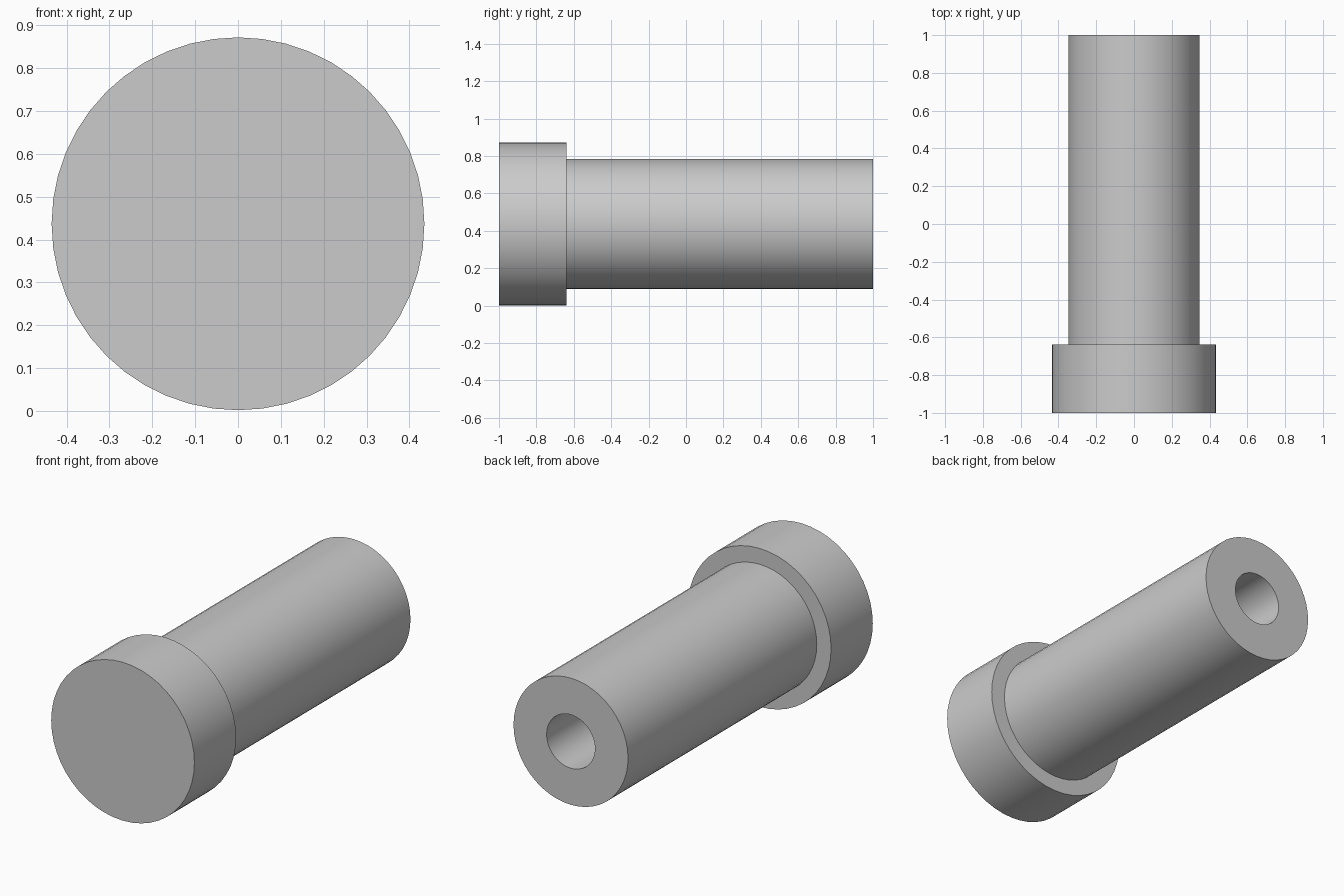
import bpy
import bmesh
import math

cube = bpy.data.objects.get("Cube")
if cube:
    bpy.data.objects.remove(cube, do_unlink=True)

SIDES = 48
AXIS_Z = 0.437
HEAD_R, SHAFT_R, BORE_R = 0.435, 0.348, 0.147
FRONT, SHOULDER, BACK = -1.0, -0.638, 1.0

grey = bpy.data.materials.new("plain grey")
grey.use_nodes = True
colour = (0.6, 0.6, 0.6, 1.0)
grey.diffuse_color = colour
grey.node_tree.nodes["Principled BSDF"].inputs["Base Color"].default_value = colour


def lathe(name, profile):
    """Turn a (radius, y) profile around the pin's long axis."""
    bm = bmesh.new()
    verts = [bm.verts.new((r, y, 0)) for r, y in profile]
    edges = [bm.edges.new(pair) for pair in zip(verts, verts[1:])]
    bmesh.ops.spin(bm, geom=verts + edges, cent=(0, 0, 0), axis=(0, 1, 0),
                   angle=math.tau, steps=SIDES, use_duplicate=False)
    bmesh.ops.remove_doubles(bm, verts=bm.verts, dist=0.0005)
    bmesh.ops.recalc_face_normals(bm, faces=bm.faces)
    mesh = bpy.data.meshes.new(name)
    bm.to_mesh(mesh)
    bm.free()
    mesh.materials.append(grey)
    obj = bpy.data.objects.new(name, mesh)
    obj.location.z = AXIS_Z
    bpy.context.collection.objects.link(obj)
    bpy.ops.object.select_all(action="DESELECT")
    obj.select_set(True)
    bpy.context.view_layer.objects.active = obj
    bpy.ops.object.shade_smooth_by_angle(angle=math.radians(30))
    return obj


# Headed pin: solid head, shoulder, shaft and blind bore from the back
lathe("headed_pin", [
    (0, FRONT), (HEAD_R, FRONT), (HEAD_R, SHOULDER),
    (SHAFT_R, SHOULDER), (SHAFT_R, BACK),
    (BORE_R, BACK), (BORE_R, SHOULDER), (0, SHOULDER),
])
